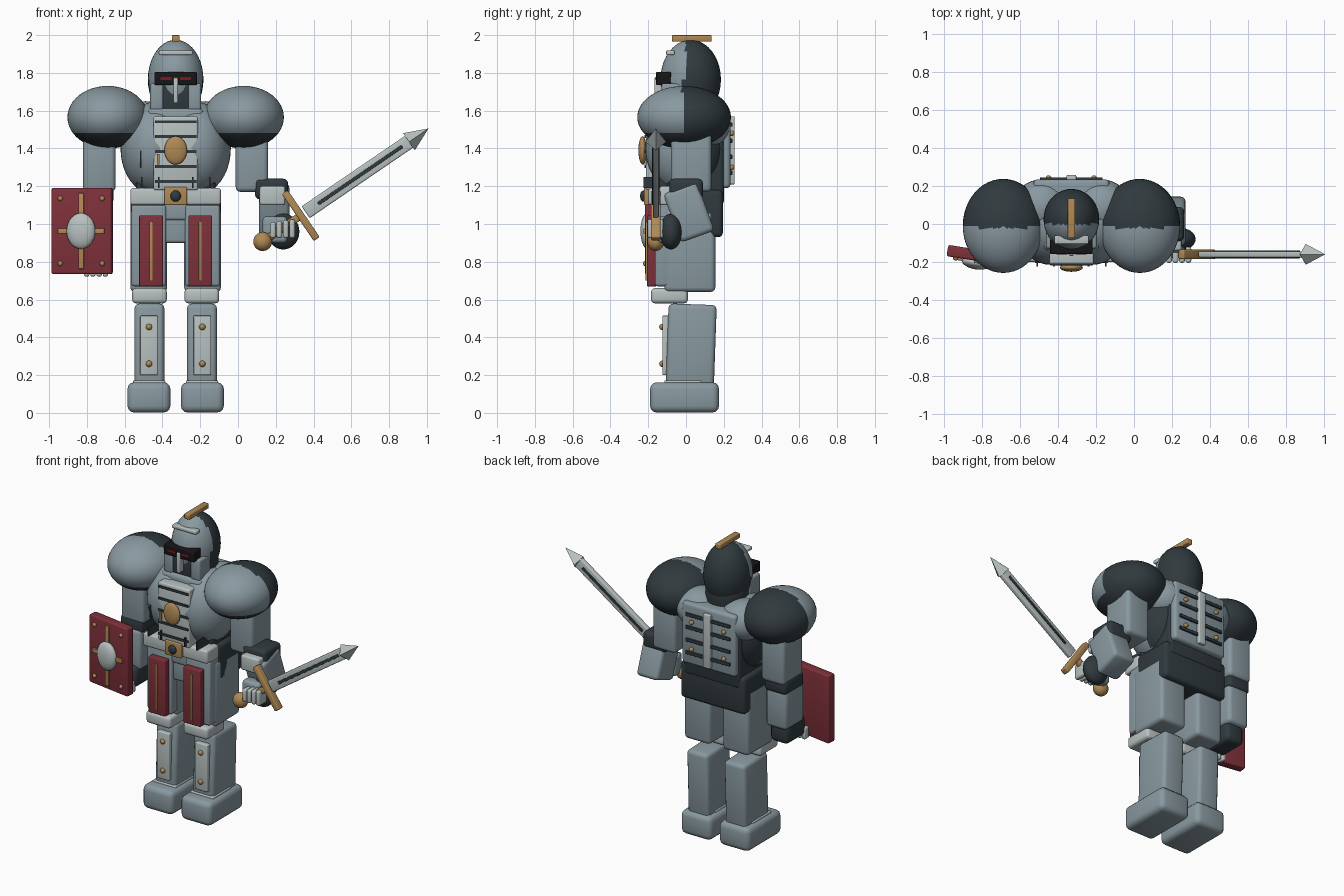
import bpy, math
from mathutils import Vector, Matrix

if "Cube" in bpy.data.objects:
    bpy.data.objects.remove(bpy.data.objects["Cube"])

CX = -0.33  # body centre line


def material(name, rgb):
    m = bpy.data.materials.new(name)
    m.diffuse_color = (*rgb, 1)
    m.use_nodes = True
    m.node_tree.nodes["Principled BSDF"].inputs["Base Color"].default_value = m.diffuse_color
    return m


STEEL = material("steel", (0.25, 0.32, 0.355))
DARK = material("dark_steel", (0.03, 0.042, 0.048))
PLATE = material("pale_plate", (0.48, 0.53, 0.53))
RED = material("crimson", (0.21, 0.03, 0.042))
GOLD = material("brass", (0.43, 0.25, 0.09))
BLACK = material("black", (0.008, 0.008, 0.01))
EYE = material("eye_red", (0.22, 0.008, 0.012))


def finish(name, mat, bevel=0):
    ob = bpy.context.object
    ob.name = name
    ob.data.materials.append(mat)
    bpy.ops.object.transform_apply(location=False, rotation=False, scale=True)
    if bevel:
        b = ob.modifiers.new("rounded_edges", 'BEVEL')
        b.width, b.segments = bevel, 3
        bpy.ops.object.modifier_apply(modifier=b.name)
    bpy.ops.object.shade_smooth_by_angle(angle=math.radians(35))
    return ob


def box(name, x, y, z, mat, bevel=0.006, rot=(0, 0, 0)):
    """Box from (min, max) ranges on each axis."""
    bpy.ops.mesh.primitive_cube_add(size=1, location=[sum(r) / 2 for r in (x, y, z)], rotation=rot)
    bpy.context.object.scale = [r[1] - r[0] for r in (x, y, z)]
    return finish(name, mat, bevel)


def ball(name, loc, radii, mat, seg=32, second=None, rule=None):
    bpy.ops.mesh.primitive_uv_sphere_add(radius=1, segments=seg, ring_count=seg // 2, location=loc)
    bpy.context.object.scale = radii
    ob = finish(name, mat)
    if rule:  # second colour where the rule holds
        ob.data.materials.append(second)
        for p in ob.data.polygons:
            p.material_index = int(rule(p.center + Vector(loc)))
    return ob


def mid(name, hx, y, z, mat, bevel=0.006):
    return box(name, (CX - hx, CX + hx), y, z, mat, bevel)


def side_range(s, a, b):
    return tuple(sorted((CX + s * a, CX + s * b)))


# Helmet, neck and face
ball("helmet", (CX, 0.025, 1.765), (0.147, 0.16, 0.21), STEEL, 40, DARK,
     lambda c: c.y > 0.0 or (c.y > -0.03 and c.z < 1.78))
bpy.ops.mesh.primitive_cylinder_add(vertices=32, radius=0.135, depth=0.12, location=(CX, 0.03, 1.64))
finish("neck_guard", DARK, 0.015)
mid("face_mask", 0.07, (-0.122, 0), (1.6, 1.74), DARK)
for s in (-1, 1):
    box("cheek_guard", side_range(s, 0.065, 0.135), (-0.13, -0.01), (1.6, 1.745), STEEL, 0.015)
    box("eye", side_range(s, 0.022, 0.08), (-0.162, -0.15), (1.763, 1.778), EYE, 0)
mid("visor", 0.112, (-0.158, -0.08), (1.735, 1.805), BLACK)
mid("nose_guard", 0.012, (-0.168, -0.11), (1.64, 1.775), PLATE)
mid("brow_band", 0.09, (-0.105, -0.06), (1.895, 1.918), PLATE)
mid("crest", 0.02, (-0.075, 0.135), (1.965, 2.0), GOLD)
mid("collar", 0.15, (-0.14, 0.15), (1.52, 1.615), STEEL, 0.03)

# Torso
mid("torso_core", 0.21, (-0.1, 0.2), (1.1, 1.55), DARK, 0.02)
for s in (-1, 1):
    ball("chest_half", (CX + s * 0.112, 0.0, 1.4), (0.18, 0.215, 0.245), STEEL, 40, DARK,
         lambda c: c.y > 0.03 and c.z < 1.45)
    ball("upper_back", (CX + s * 0.16, 0.09, 1.52), (0.15, 0.145, 0.13), STEEL)
mid("chest_plate", 0.117, (-0.212, -0.12), (1.18, 1.57), PLATE, 0.01)
for i in range(5):
    mid("chest_groove", 0.11, (-0.219, -0.2), (1.218 + i * 0.079, 1.233 + i * 0.079), DARK, 0)
ball("chest_medallion", (CX, -0.23, 1.39), (0.06, 0.022, 0.075), GOLD)
for s in (-1, 1):
    for d in (0.09, 0.18):
        box("waist_pin", side_range(s, d - 0.004, d + 0.004), (-0.225, -0.1), (1.19, 1.25), DARK, 0)
box("chest_slot", (-0.518, -0.51), (-0.2, -0.1), (1.3, 1.39), DARK, 0)
box("chest_pin", (-0.428, -0.416), (-0.225, -0.2), (1.315, 1.37), GOLD, 0)

# Back plate
mid("back_plate", 0.2, (0.1, 0.235), (1.19, 1.6), STEEL, 0.02)
for i in range(4):
    z = 1.26 + i * 0.085
    mid("back_groove", 0.165, (0.22, 0.246), (z, z + 0.022), DARK, 0.004)
mid("spine_strip", 0.026, (0.22, 0.258), (1.21, 1.57), PLATE)
for s in (-1, 1):
    for z in (1.3, 1.48):
        ball("back_rivet", (CX + s * 0.12, 0.242, z), (0.015, 0.015, 0.015), GOLD, 12)

# Belt and hips
mid("hips", 0.24, (-0.08, 0.195), (0.93, 1.18), DARK, 0.025)
mid("hip_front", 0.235, (-0.155, -0.03), (1.02, 1.13), STEEL, 0.015)
mid("groin_plate", 0.065, (-0.14, -0.05), (0.9, 1.1), STEEL, 0.015)
mid("belt", 0.24, (-0.2, -0.07), (1.1, 1.19), PLATE, 0.015)
mid("buckle", 0.06, (-0.222, -0.18), (1.1, 1.197), GOLD)
ball("buckle_gem", (CX, -0.225, 1.148), (0.028, 0.018, 0.03), DARK, 20)

# Legs
for s in (-1, 1):
    box("thigh", side_range(s, 0.045, 0.24), (-0.115, 0.155), (0.64, 1.08), STEEL, 0.025)
    box("thigh_guard", side_range(s, 0.05, 0.235), (-0.165, -0.08), (0.67, 1.1), STEEL, 0.015)
    box("thigh_banner", side_range(s, 0.067, 0.193), (-0.207, -0.155), (0.67, 1.045), RED)
    box("banner_stripe", side_range(s, 0.122, 0.138), (-0.214, -0.2), (0.7, 1.01), GOLD, 0.002)
    box("knee_guard", side_range(s, 0.047, 0.23), (-0.185, 0.01), (0.58, 0.66), PLATE, 0.02)
    box("shin", side_range(s, 0.06, 0.218), (-0.1, 0.155), (0.13, 0.575), STEEL, 0.025,
        (math.radians(-2), 0, 0))
    box("shin_plate", side_range(s, 0.095, 0.188), (-0.125, -0.08), (0.2, 0.515), PLATE)
    for z in (0.26, 0.455):
        ball("shin_rivet", (CX + s * 0.141, -0.125, z), (0.017, 0.017, 0.017), GOLD, 16)
    box("ankle_strap", side_range(s, 0.055, 0.225), (-0.115, 0.08), (0.148, 0.172), PLATE)
    box("foot", side_range(s, 0.028, 0.255), (-0.19, 0.175), (0.002, 0.162), STEEL, 0.035)

# Shoulders and upper arms
for s in (-1, 1):
    ball("shoulder", (CX + s * 0.36, -0.01, 1.565), (0.213, 0.248, 0.166), STEEL, 48, DARK,
         lambda c: c.y > -0.02 or c.z < 1.485)
    box("upper_arm", side_range(s, 0.318, 0.49), (-0.08, 0.135), (1.17, 1.5), STEEL, 0.025)

# Shield arm
box("shield_elbow", (-0.825, -0.66), (-0.08, 0.12), (1.1, 1.2), DARK, 0.025)
box("shield_forearm", (-0.82, -0.665), (-0.09, 0.11), (0.86, 1.13), STEEL, 0.025)
box("shield_hand", (-0.81, -0.675), (-0.12, 0.08), (0.75, 0.89), DARK, 0.03)
for i in range(4):
    x = -0.815 + i * 0.033
    box("shield_finger", (x, x + 0.028), (-0.15, -0.1), (0.722, 0.8), PLATE, 0.01)

# Sword arm
box("sword_elbow", (0.09, 0.265), (-0.09, 0.09), (1.13, 1.24), DARK, 0.025)
box("sword_cuff", (0.115, 0.25), (-0.14, -0.03), (1.1, 1.2), PLATE, 0.012)
box("sword_forearm", (0.11, 0.272), (-0.08, 0.11), (0.925, 1.2), STEEL, 0.025, (math.radians(20), 0, 0))
ball("sword_hand", (0.24, -0.08, 0.96), (0.085, 0.06, 0.095), DARK)
box("palm", (0.13, 0.26), (-0.15, -0.07), (0.9, 1.04), STEEL, 0.02)
for i in range(4):
    x = 0.17 + i * 0.034
    box("sword_finger", (x, x + 0.03), (-0.205, -0.12), (0.925, 1.01 + i * 0.005), PLATE, 0.012)


def assemble(parts, origin, rot):
    """Place parts modelled around zero into their final pose."""
    m = Matrix.Translation(origin) @ rot
    for ob in parts:
        ob.matrix_world = m @ Matrix.LocRotScale(ob.location, ob.rotation_euler, None)


# Shield, modelled flat then turned slightly
shield = [
    box("shield_board", (-0.161, 0.161), (-0.03, 0.03), (-0.228, 0.228), RED, 0.01),
    box("shield_upright", (-0.014, 0.014), (-0.042, -0.02), (-0.2, 0.2), GOLD, 0.003),
    box("shield_crossbar", (-0.125, 0.125), (-0.042, -0.02), (-0.014, 0.014), GOLD, 0.003),
    ball("shield_boss", (0, -0.04, 0), (0.077, 0.035, 0.095), PLATE)]
for sx in (-1, 1):
    for sz in (-1, 1):
        shield.append(ball("shield_rivet", (sx * 0.112, -0.032, sz * 0.172), (0.014,) * 3, GOLD, 12))
assemble(shield, (-0.825, -0.165, 0.963), Matrix.Rotation(math.radians(-9), 4, 'Z'))

# Sword, modelled along x then raised
bpy.ops.mesh.primitive_cone_add(vertices=4, radius1=0.055, radius2=0, depth=0.125,
                                location=(0.725, 0, 0), rotation=(0, math.pi / 2, 0))
tip = finish("blade_tip", PLATE)
sword = [
    tip,
    box("blade", (0, 0.67), (-0.016, 0.016), (-0.038, 0.038), PLATE, 0.008),
    box("fuller", (0.08, 0.62), (-0.021, 0.021), (-0.009, 0.009), DARK, 0.002),
    box("crossguard", (-0.05, -0.012), (-0.025, 0.025), (-0.15, 0.15), GOLD, 0.008),
    box("grip", (-0.25, -0.02), (-0.02, 0.02), (-0.02, 0.02), GOLD, 0.01),
    ball("pommel", (-0.275, 0, 0), (0.05, 0.045, 0.05), GOLD, 24)]
assemble(sword, (0.358, -0.16, 1.062), Matrix.Rotation(math.radians(-34.3), 4, 'Y'))
